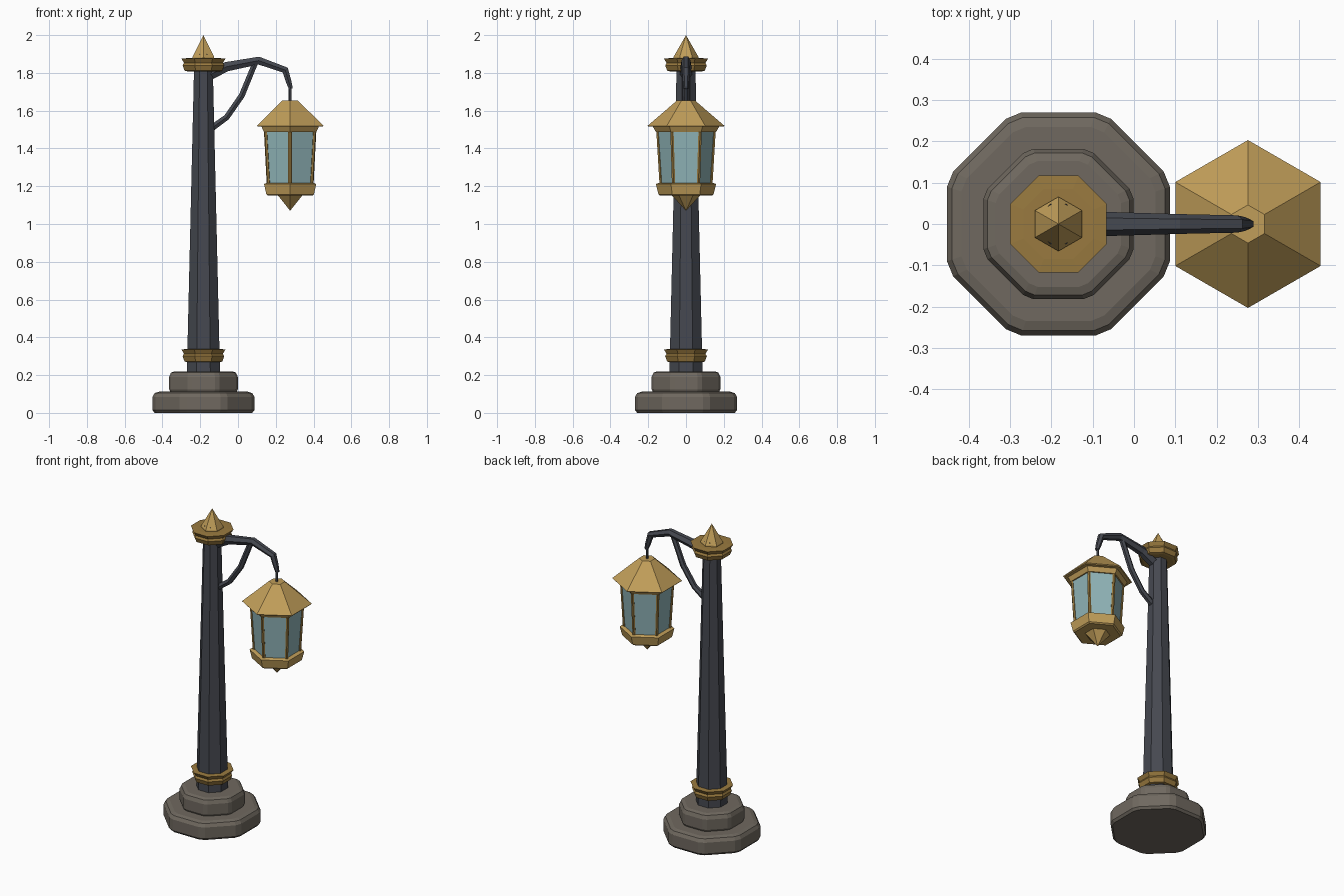
import bpy, bmesh
from math import cos, sin, pi, radians
from mathutils import Vector

if "Cube" in bpy.data.objects:
    bpy.data.objects.remove(bpy.data.objects["Cube"])

POST_X, LAMP_X = -0.183, 0.276


def material(name, rgb):
    m = bpy.data.materials.new(name)
    m.diffuse_color = (*rgb, 1)
    m.use_nodes = True
    m.node_tree.nodes["Principled BSDF"].inputs["Base Color"].default_value = m.diffuse_color
    return m


IRON = material("iron", (0.06, 0.065, 0.08))
STONE = material("stone", (0.16, 0.14, 0.115))
BRASS = material("brass", (0.53, 0.34, 0.10))
DARK_BRASS = material("dark_brass", (0.32, 0.195, 0.05))
GLASS = material("glass", (0.28, 0.46, 0.48))


def lathe(name, x, profile, sides, mat, chamfer=0):
    """Stack of polygon rings; profile holds (apothem, z) from bottom to top."""
    half = pi / sides - radians(chamfer)
    angles = []
    for k in range(sides):
        a = 2 * pi * k / sides
        angles += [a - half, a + half] if chamfer else [a + half]
    bm = bmesh.new()
    rings = []
    for apothem, z in profile:
        if apothem == 0:
            rings.append([bm.verts.new((x, 0, z))])
        else:
            r = apothem / cos(half)
            rings.append([bm.verts.new((x + r * cos(a), r * sin(a), z)) for a in angles])
    n = len(angles)
    for lo, hi in zip(rings, rings[1:]):
        for i in range(n):
            j = (i + 1) % n
            if len(lo) == 1:
                bm.faces.new((lo[0], hi[j], hi[i]))
            elif len(hi) == 1:
                bm.faces.new((lo[i], lo[j], hi[0]))
            else:
                bm.faces.new((lo[i], lo[j], hi[j], hi[i]))
    for ring in (rings[0], rings[-1]):
        if len(ring) > 1:
            bm.faces.new(ring)
    bmesh.ops.recalc_face_normals(bm, faces=bm.faces)
    me = bpy.data.meshes.new(name)
    bm.to_mesh(me)
    bm.free()
    me.materials.append(mat)
    ob = bpy.data.objects.new(name, me)
    bpy.context.collection.objects.link(ob)
    return ob


def tube(name, points, mat, res=1):
    """Faceted bar through (x, y, z, radius) points."""
    cu = bpy.data.curves.new(name, 'CURVE')
    cu.dimensions = '3D'
    cu.bevel_depth = 1
    cu.bevel_resolution = res
    cu.use_fill_caps = True
    sp = cu.splines.new('POLY')
    sp.points.add(len(points) - 1)
    for p, (x, y, z, r) in zip(sp.points, points):
        p.co = (x, y, z, 1)
        p.radius = r
    cu.materials.append(mat)
    ob = bpy.data.objects.new(name, cu)
    bpy.context.collection.objects.link(ob)
    bpy.ops.object.select_all(action='DESELECT')
    ob.select_set(True)
    bpy.context.view_layer.objects.active = ob
    bpy.ops.object.convert(target='MESH')
    for f in bpy.context.object.data.polygons:
        f.use_smooth = False


# Stone plinth in two tiers
lathe("lower_plinth", POST_X, [(0.258, 0), (0.27, 0.014), (0.27, 0.085),
      (0.258, 0.105), (0.235, 0.112)], 8, STONE, 4)
lathe("upper_plinth", POST_X, [(0.172, 0.105), (0.182, 0.125), (0.182, 0.19),
      (0.172, 0.213), (0.152, 0.22)], 8, STONE, 4)

# Tapered post, collars and finial
lathe("post", POST_X, [(0.088, 0.2), (0.048, 1.9)], 8, IRON)
for name, z in (("lower_collar", 0.268), ("upper_collar", 1.808)):
    lathe(name, POST_X, [(0.085, z), (0.10, z + 0.004), (0.11, z + 0.032),
          (0.103, z + 0.045), (0.117, z + 0.068), (0.085, z + 0.07)], 8, DARK_BRASS)
lathe("finial", POST_X, [(0.057, 1.875), (0.057, 1.885), (0, 2.0)], 6, BRASS)

# Bracket arm, brace and hanging rod
tube("arm", [(-0.16, 0, 1.785, 0.033), (-0.06, 0, 1.833, 0.029), (0.11, 0, 1.865, 0.024),
     (0.25, 0, 1.815, 0.021), (0.268, 0, 1.755, 0.017), (0.28, 0, 1.715, 0.012)], IRON)
tube("brace", [(-0.15, 0, 1.50, 0.02), (-0.06, 0, 1.565, 0.018),
     (0.02, 0, 1.68, 0.018), (0.09, 0, 1.85, 0.017)], IRON)
tube("hanging_rod", [(LAMP_X, 0, 1.64, 0.008), (LAMP_X, 0, 1.74, 0.008)], IRON)

# Lantern: roof, eave band, glass, floor band and drop
lathe("lantern_roof", LAMP_X, [(0.172, 1.515), (0.176, 1.52), (0.04, 1.655)], 6, BRASS)
lathe("eave_band", LAMP_X, [(0.138, 1.487), (0.153, 1.518)], 6, BRASS)
lathe("lantern_glass", LAMP_X, [(0.114, 1.20), (0.131, 1.495)], 6, GLASS)
lathe("lantern_floor", LAMP_X, [(0.118, 1.15), (0.126, 1.157), (0.138, 1.212),
      (0.122, 1.218)], 6, BRASS)
lathe("lantern_drop", LAMP_X, [(0, 1.07), (0.065, 1.152)], 6, BRASS)

# Lantern corner bars
for k in range(6):
    a = pi / 6 + k * pi / 3
    lo, hi = 0.131, 0.149
    tube(f"corner_bar_{k + 1}",
         [(LAMP_X + lo * cos(a), lo * sin(a), 1.20, 0.010),
          (LAMP_X + hi * cos(a), hi * sin(a), 1.50, 0.010)], DARK_BRASS)
